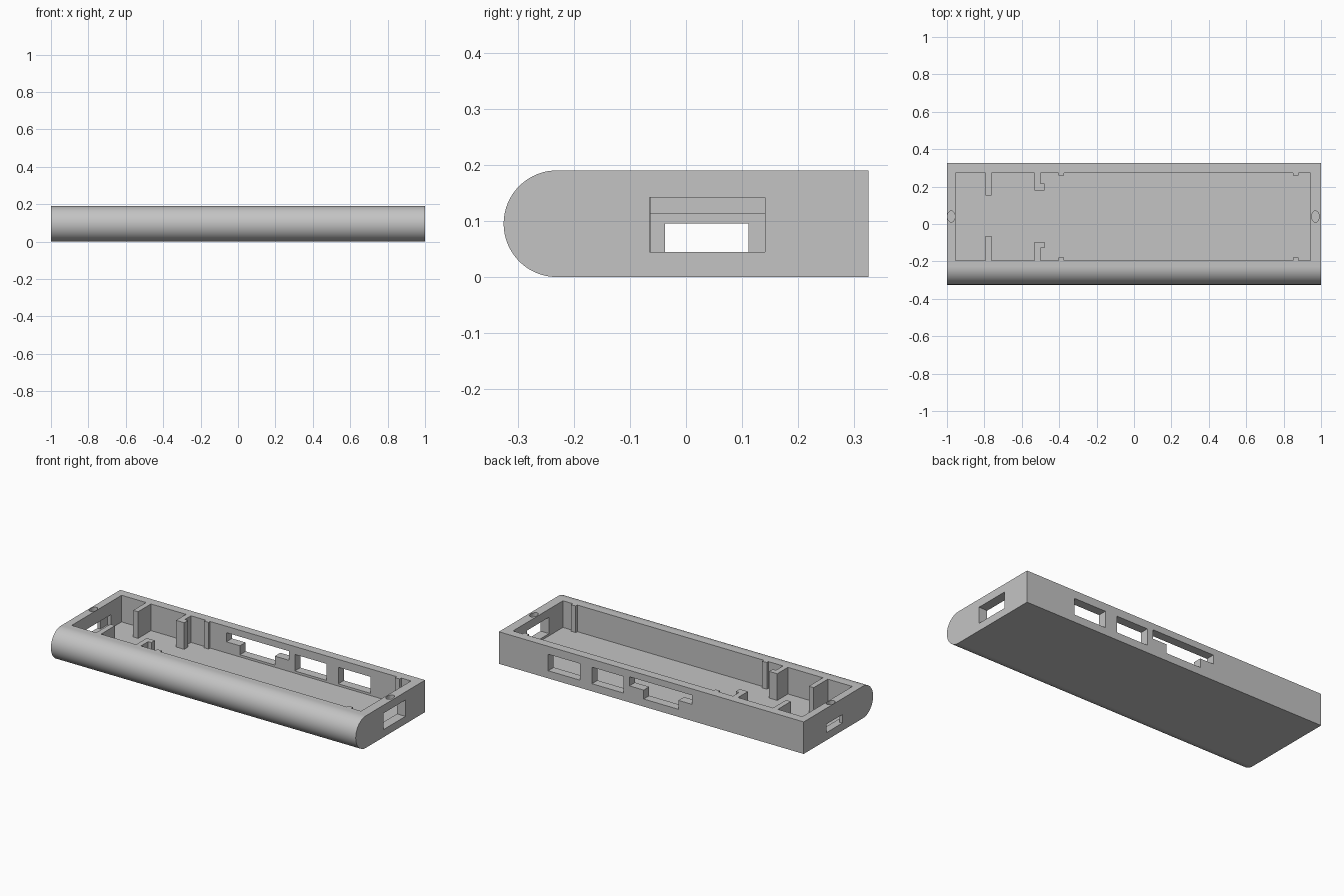
import bpy, bmesh, math
from mathutils import Vector

old = bpy.data.objects.get("Cube")
if old:
    bpy.data.objects.remove(old, do_unlink=True)

HEIGHT, DEPTH, FLOOR = 0.19, 0.325, 0.032
RADIUS = HEIGHT / 2
ROUND_Y = RADIUS - DEPTH  # centre line of the rounded front

grey = bpy.data.materials.new("plain grey")
grey.use_nodes = True
colour = (0.55, 0.55, 0.55, 1)
grey.diffuse_color = colour
grey.node_tree.nodes["Principled BSDF"].inputs["Base Color"].default_value = colour


def prism(name, points, offset):
    """Extrude a closed outline of 3D points along an offset."""
    bm = bmesh.new()
    face = bm.faces.new([bm.verts.new(p) for p in points])
    result = bmesh.ops.extrude_face_region(bm, geom=[face])
    verts = [g for g in result["geom"] if isinstance(g, bmesh.types.BMVert)]
    bmesh.ops.translate(bm, verts=verts, vec=Vector(offset))
    bmesh.ops.recalc_face_normals(bm, faces=bm.faces)
    mesh = bpy.data.meshes.new(name)
    bm.to_mesh(mesh)
    bm.free()
    obj = bpy.data.objects.new(name, mesh)
    bpy.context.collection.objects.link(obj)
    mesh.materials.append(grey)
    return obj


def cut(cutter):
    """Subtract a cutter from the case, then discard it."""
    cutter.hide_render = True
    mod = case.modifiers.new("cut", "BOOLEAN")
    mod.operation, mod.solver, mod.object = "DIFFERENCE", "EXACT", cutter
    bpy.context.view_layer.objects.active = case
    bpy.ops.object.modifier_apply(modifier=mod.name)
    bpy.data.objects.remove(cutter, do_unlink=True)


def cut_box(name, x, y, z):
    base = [(x[0], y[0], z[0]), (x[1], y[0], z[0]),
            (x[1], y[1], z[0]), (x[0], y[1], z[0])]
    cut(prism(name, base, (0, 0, z[1] - z[0])))


# Case: side profile with a half-round front
STEPS = 40
profile = [(-1, DEPTH, 0), (-1, DEPTH, HEIGHT)]
for i in range(STEPS + 1):
    a = math.pi * (0.5 + i / STEPS)
    profile.append((-1, ROUND_Y + RADIUS * math.cos(a), RADIUS + RADIUS * math.sin(a)))
case = prism("case", profile, (2, 0, 0))

# Cavity outline, leaving posts, hooks and tabs standing on both long walls
LEFT, RIGHT, BACK, FRONT = -0.955, 0.944, 0.273, -0.195


def wall(y, post, hook, hook_inner, tab):
    path = [(LEFT, y)]
    path += [(-0.794, y), (-0.794, post), (-0.762, post), (-0.762, y)]
    path += [(-0.532, y), (-0.532, hook), (-0.479, hook),
             (-0.479, hook_inner), (-0.5, hook_inner), (-0.5, y)]
    for x in (-0.404, 0.85):
        path += [(x, y), (x, tab), (x + 0.03, tab), (x + 0.03, y)]
    return path + [(RIGHT, y)]


outline = wall(BACK, 0.152, 0.18, 0.217, 0.258)
outline += reversed(wall(FRONT, -0.063, -0.095, -0.128, -0.18))
cut(prism("cavity", [(x, y, FLOOR) for x, y in outline], (0, 0, HEIGHT)))

# Openings in the end walls, with a recess inside the left-hand one
cut_box("end_port", (0.9, 1.1), (-0.065, 0.141), (0.045, 0.142))
cut_box("plug_slot", (-1.1, -0.9), (-0.037, 0.111), (0.045, 0.095))
cut_box("plug_recess", (-0.98, -0.9), (-0.1, 0.175), (0.045, 0.113))

# Openings in the back wall
BACK_Y = (0.262, 0.4)
cut_box("port_a", (0.467, 0.677), BACK_Y, (0.045, 0.143))
cut_box("port_b", (0.182, 0.39), BACK_Y, (0.045, 0.143))
cut_box("wide_port", (-0.267, 0.143), BACK_Y, (0.098, 0.152))
cut_box("wide_port_notch", (-0.178, 0.05), BACK_Y, (0.045, 0.12))

# Oval sockets in the end rims
for x in (-0.977, 0.97):
    oval = []
    for i in range(32):
        a = math.tau * i / 32
        oval.append((x + 0.02 * math.cos(a), 0.04 + 0.03 * math.sin(a), HEIGHT - 0.03))
    cut(prism("oval_socket", oval, (0, 0, 0.1)))

# Smooth only the rounded front
mesh = case.data
for poly in mesh.polygons:
    on_round = all(mesh.vertices[v].co.y < ROUND_Y + 0.001 for v in poly.vertices)
    poly.use_smooth = on_round and abs(poly.normal.x) < 0.5
    poly.material_index = 0
